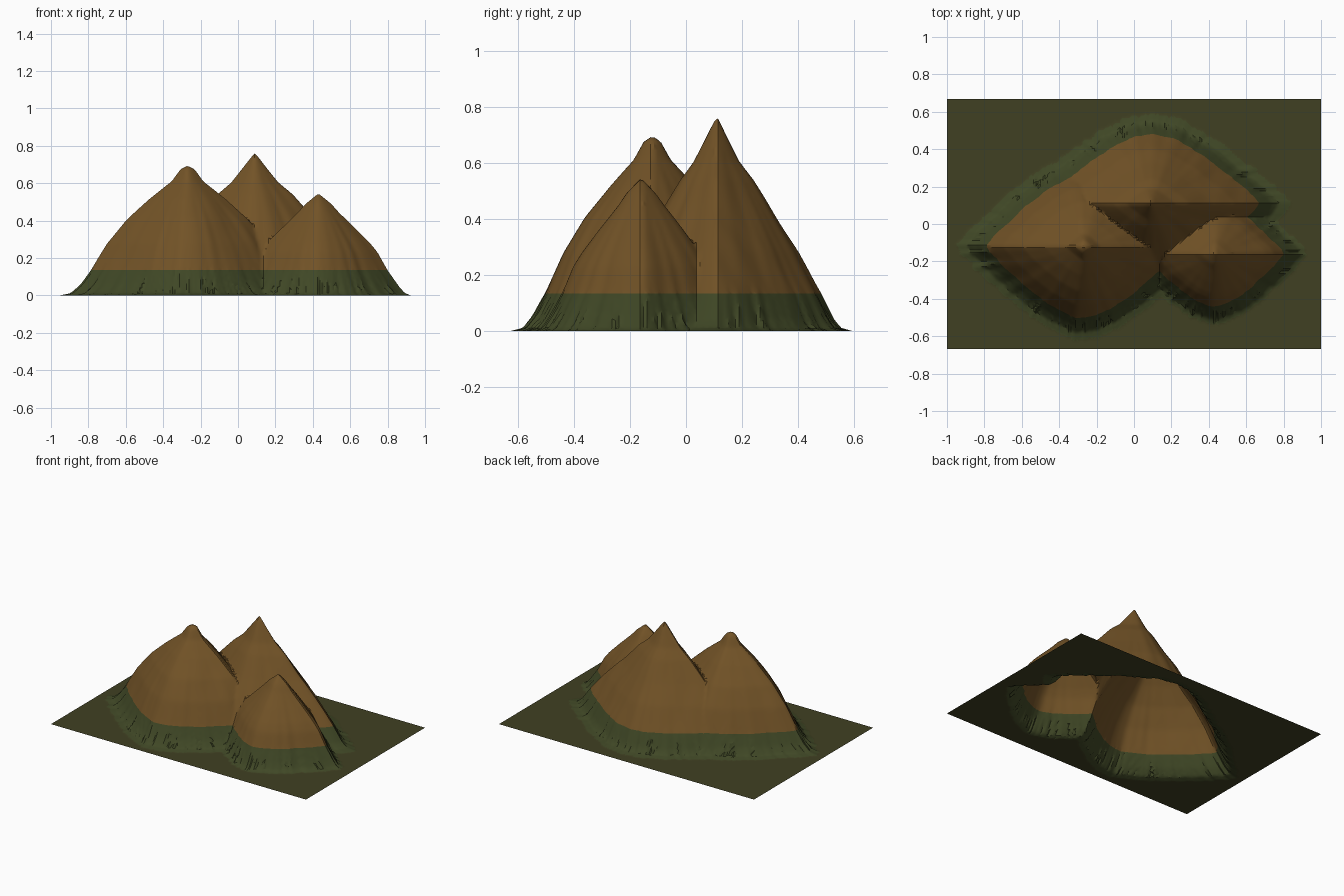
import bpy, bmesh, math
from mathutils import Vector, noise

cube = bpy.data.objects.get("Cube")
if cube:
    bpy.data.objects.remove(cube, do_unlink=True)

TREE_LINE = 0.135


def material(name, rgb):
    m = bpy.data.materials.new(name)
    m.use_nodes = True
    m.diffuse_color = (*rgb, 1)
    m.node_tree.nodes["Principled BSDF"].inputs["Base Color"].default_value = (*rgb, 1)
    return m


# Hills: peak position, half widths at the tree line, slope as (distance, height)
HILLS = [
    dict(peak=(-0.27, -0.12), size=(0.52, 0.38), slope=[
        (0, 0.697), (0.08, 0.675), (0.17, 0.61), (0.4, 0.515), (0.63, 0.405),
        (0.83, 0.28), (1, 0.135), (1.11, 0.055), (1.2, 0.012), (1.31, 0)]),
    dict(peak=(0.09, 0.11), size=(0.58, 0.37), slope=[
        (0, 0.767), (0.11, 0.685), (0.22, 0.605), (0.35, 0.54), (0.57, 0.405),
        (0.78, 0.285), (1, 0.135), (1.12, 0.04), (1.18, 0.012), (1.3, 0)]),
    dict(peak=(0.43, -0.16), size=(0.37, 0.28), slope=[
        (0, 0.548), (0.19, 0.49), (0.3, 0.445), (0.54, 0.36), (0.75, 0.28),
        (0.86, 0.23), (1, 0.135), (1.16, 0.05), (1.25, 0.012), (1.34, 0)]),
]


def slope_height(slope, d):
    for (d0, z0), (d1, z1) in zip(slope, slope[1:]):
        if d <= d1:
            return z0 + (z1 - z0) * (d - d0) / (d1 - d0)
    return 0.0


def hill_height(index, hill, x, y):
    dx, dy = x - hill["peak"][0], y - hill["peak"][1]
    # Diamond footprint: sharp east-west ridge, rounded north and south noses
    p, k = 1.12, 0.27
    v = abs(dy) / hill["size"][1] / (1 + k ** p) ** (1 / p)
    u = math.hypot(dx / hill["size"][0], k * v)
    d = (u ** p + v ** p) ** (1 / p)
    # Gullies running down the slope, stronger at the foot
    a = math.atan2(dy, dx)
    ring = Vector((math.cos(a), math.sin(a), index))
    d *= 1 + 0.025 * noise.noise(ring * 5)
    foot = max(0.0, min(1.0, (d - 0.95) * 4))
    d += 0.05 * foot * noise.noise(ring * 24)
    d += 0.012 * min(1, d * 4) * noise.noise(Vector((x * 9, y * 9, index)))
    return slope_height(hill["slope"], max(d, 0))


# Terrain sheet
bm = bmesh.new()
bmesh.ops.create_grid(bm, x_segments=160, y_segments=106, size=1)
for v in bm.verts:
    v.co.y *= 0.667
    v.co.z = max(hill_height(i, h, v.co.x, v.co.y) for i, h in enumerate(HILLS))
bmesh.ops.triangulate(bm, faces=bm.faces[:])

# Clean colour break around the tree line
bmesh.ops.bisect_plane(bm, geom=bm.verts[:] + bm.edges[:] + bm.faces[:],
                       plane_co=(0, 0, TREE_LINE), plane_no=(0, 0, 1))
for f in bm.faces:
    z = f.calc_center_median().z
    f.material_index = 2 if z > TREE_LINE else 1 if z > 0.001 else 0

mesh = bpy.data.meshes.new("mountain_terrain")
bm.to_mesh(mesh)
bm.free()
for name, rgb in (("olive ground", (0.051, 0.051, 0.016)),
                  ("green foothills", (0.051, 0.064, 0.019)),
                  ("brown rock", (0.168, 0.086, 0.020))):
    mesh.materials.append(material(name, rgb))

terrain = bpy.data.objects.new("mountain_terrain", mesh)
bpy.context.collection.objects.link(terrain)
bpy.context.view_layer.objects.active = terrain
terrain.select_set(True)
bpy.ops.object.shade_smooth_by_angle(angle=math.radians(30))
